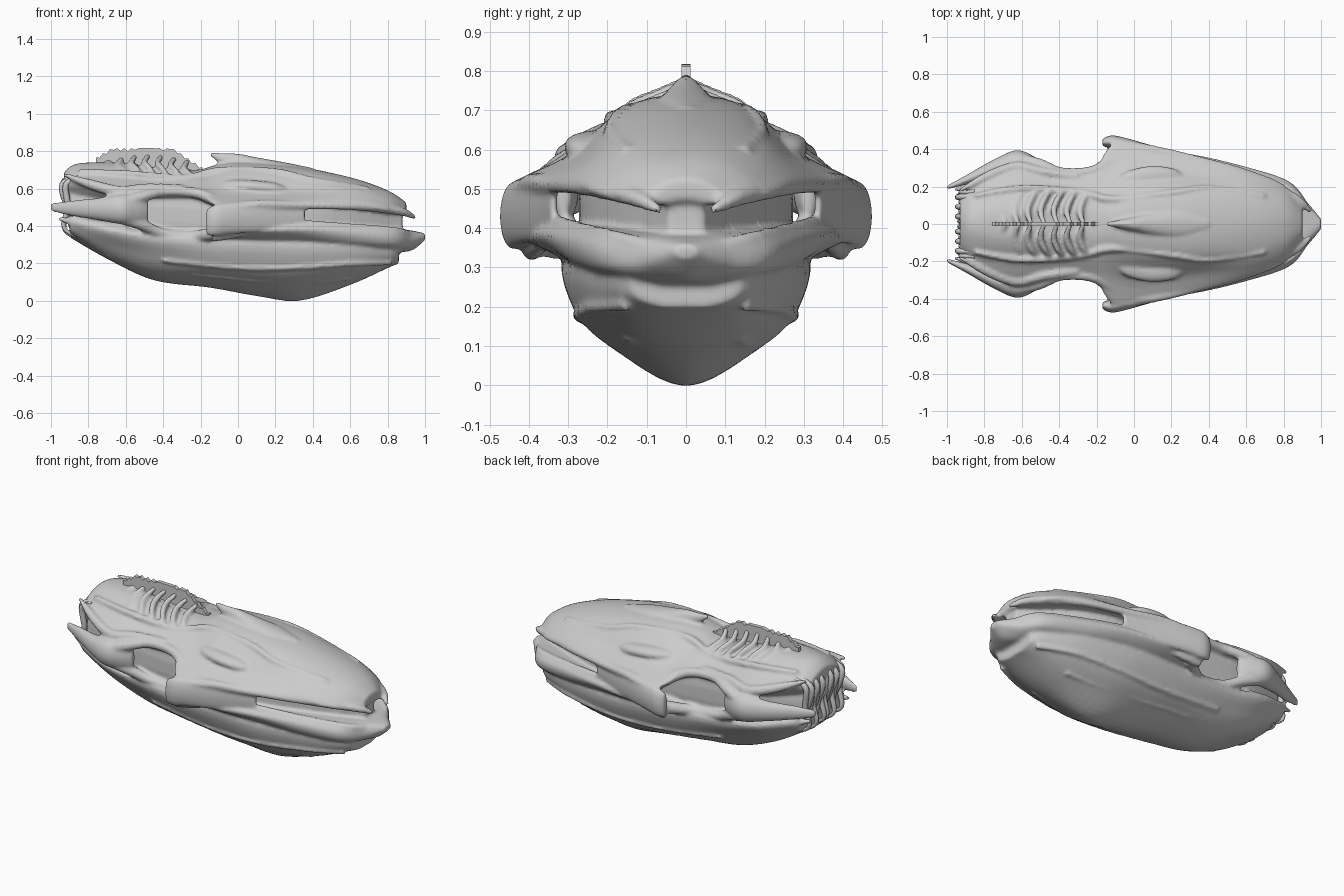
import bpy, bmesh, math, random
from mathutils import Vector

random.seed(4)


def finish(ob, mirror=False, angle=40):
    bpy.ops.object.select_all(action='DESELECT')
    bpy.context.view_layer.objects.active = ob
    ob.select_set(True)
    if mirror:
        m = ob.modifiers.new("mirror", 'MIRROR')
        m.use_axis = (False, True, False)
        m.use_mirror_merge = False
    bpy.ops.object.convert(target='MESH')
    ob = bpy.context.object
    bpy.ops.object.shade_smooth_by_angle(angle=math.radians(angle))
    return ob


def mesh_object(name, bm, mirror=False, angle=40):
    bmesh.ops.recalc_face_normals(bm, faces=bm.faces)
    me = bpy.data.meshes.new(name)
    bm.to_mesh(me)
    bm.free()
    ob = bpy.data.objects.new(name, me)
    bpy.context.collection.objects.link(ob)
    return finish(ob, mirror, angle)


def spline(pts, n, closed=False):
    out, c = [], len(pts)
    for i in range(c if closed else c - 1):
        g = (lambda k: pts[k % c]) if closed else (lambda k: pts[max(0, min(c - 1, k))])
        a, b, d, e = g(i - 1), g(i), g(i + 1), g(i + 2)
        for j in range(n):
            t = j / n
            out.append(0.5 * (2 * b + (d - a) * t + (2 * a - 5 * b + 4 * d - e) * t * t
                              + (3 * b - a - 3 * d + e) * t ** 3))
    if not closed:
        out.append(pts[-1])
    return out


def loft(name, rings, n=6, m=5, mirror=False):
    # smooth skin through rings of control points
    rings = [spline(r, m, True) for r in rings]
    cols = [spline(list(c), n) for c in zip(*rings)]
    bm = bmesh.new()
    k = len(cols)
    grid = [[bm.verts.new(c[i]) for c in cols] for i in range(len(cols[0]))]
    for a, b in zip(grid, grid[1:]):
        for j in range(k):
            bm.faces.new((a[j], a[(j + 1) % k], b[(j + 1) % k], b[j]))
    bm.faces.new(grid[0])
    bm.faces.new(grid[-1])
    return mesh_object(name, bm, mirror)


def hull(name, stations):
    # station: x, bottom z, (y, z) side points..., top z
    rings = []
    for x, zb, *side, zt in stations:
        right = [Vector((x, y, z)) for y, z in side]
        left = [Vector((x, -y, z)) for y, z in reversed(side)]
        rings.append([Vector((x, 0, zb))] + right + [Vector((x, 0, zt))] + left)
    return loft(name, rings)


def pod(name, stations, mirror=True):
    # station: x, y, z, half width, half height
    rings = [[Vector((x, y + ry * math.cos(a), z + rz * math.sin(a)))
              for a in [i * math.pi / 4 for i in range(8)]] for x, y, z, ry, rz in stations]
    return loft(name, rings, m=3, mirror=mirror)


def tube(name, pts, mirror=True):
    # point: x, y, z, radius
    cu = bpy.data.curves.new(name, 'CURVE')
    cu.dimensions = '3D'
    cu.bevel_depth, cu.bevel_resolution, cu.use_fill_caps = 1, 2, True
    path = spline([Vector(p) for p in pts], 5)
    s = cu.splines.new('POLY')
    s.points.add(len(path) - 1)
    for p, v in zip(s.points, path):
        p.co, p.radius = (v[0], v[1], v[2], 1), max(v[3], 0.002)
    ob = bpy.data.objects.new(name, cu)
    bpy.context.collection.objects.link(ob)
    return finish(ob, mirror, 60)


# Keeled lower hull
body = [hull("body_shell", [
    (0.86, .2, (.06, .2), (.13, .23), (.13, .3), .34),
    (0.8, .175, (.12, .19), (.185, .24), (.17, .32), .36),
    (0.6, .085, (.15, .125), (.25, .22), (.24, .34), .37),
    (0.33, .0, (.17, .085), (.28, .19), (.285, .34), .38),
    (0.1, .025, (.18, .1), (.285, .2), (.295, .35), .38),
    (-.15, .07, (.17, .125), (.27, .21), (.285, .35), .38),
    (-.45, .11, (.15, .15), (.24, .24), (.28, .36), .42),
    (-.7, .225, (.14, .235), (.23, .3), (.28, .40), .45),
    (-.9, .34, (.11, .35), (.2, .38), (.2, .46), .5)])]

# Overhanging jaw band running from the nose tip to the cheeks
body += [hull("jaw_band", [
    (1.0, .325, (.015, .325), (.03, .34), (.02, .355), .36),
    (0.93, .27, (.05, .28), (.11, .31), (.09, .365), .375),
    (0.83, .26, (.1, .26), (.215, .3), (.2, .38), .385),
    (0.6, .26, (.14, .25), (.285, .315), (.275, .4), .39),
    (0.33, .26, (.16, .26), (.335, .34), (.34, .405), .39),
    (0.1, .28, (.17, .28), (.37, .35), (.36, .39), .38),
    (-.05, .3, (.16, .3), (.35, .345), (.34, .375), .38),
    (-.2, .32, (.14, .32), (.27, .33), (.27, .36), .37)])]

# Upper shell with rounded nose dome, hollow below for the side ducts
body += [hull("upper_shell", [
    (0.9, .47, (.07, .455), (.1, .475), (.05, .515), .525),
    (0.8, .47, (.2, .475), (.18, .525), (.1, .575), .59),
    (0.6, .5, (.28, .5), (.235, .575), (.14, .635), .66),
    (0.3, .52, (.36, .51), (.27, .585), (.16, .69), .72),
    (0.02, .53, (.43, .5), (.3, .585), (.15, .71), .74),
    (-.12, .53, (.42, .51), (.28, .595), (.12, .70), .725),
    (-.22, .52, (.29, .555), (.22, .635), (.1, .69), .70),
    (-.42, .5, (.28, .56), (.2, .645), (.1, .70), .71),
    (-.63, .46, (.3, .57), (.21, .66), (.1, .725), .735),
    (-.85, .46, (.21, .61), (.17, .67), (.08, .72), .735),
    (-.93, .52, (.15, .6), (.12, .65), (.06, .68), .69)])]

# Recessed core behind the slots and openings
body += [hull("inner_core", [
    (0.88, .35, (.04, .35), (.04, .5), .5),
    (0.6, .35, (.17, .35), (.17, .55), .55),
    (0.3, .34, (.24, .34), (.24, .56), .56),
    (-.2, .3, (.23, .3), (.23, .6), .6),
    (-.6, .3, (.22, .33), (.22, .62), .62),
    (-.9, .4, (.14, .4), (.14, .6), .62)])]

# Thin flared cheeks and rear pods
body += [pod("cheek", [(.36, .335, .46, .01, .05), (.24, .36, .455, .018, .075), (.1, .395, .45, .024, .085),
                       (-.04, .425, .44, .034, .085), (-.12, .44, .43, .034, .085), (-.17, .435, .42, .02, .07)])]
body += [pod("cheek_fin", [(.04, .37, .365, .01, .02), (-.06, .385, .365, .03, .04), (-.14, .395, .355, .025, .04)])]
body += [pod("rear_pod", [(-.48, .31, .48, .015, .05), (-.54, .32, .485, .045, .075), (-.63, .335, .49, .06, .08),
                          (-.75, .3, .49, .045, .06), (-.9, .235, .495, .025, .04), (-1, .195, .5, .01, .022)])]

# Bars framing the side openings, and tail prongs
bars = [
    [(-.06, .40, .49, .035), (-.2, .29, .57, .03), (-.38, .275, .585, .028), (-.5, .32, .56, .03), (-.63, .35, .52, .035)],
    [(-.1, .36, .365, .04), (-.24, .265, .345, .03), (-.4, .27, .36, .028), (-.52, .31, .41, .033), (-.63, .34, .45, .04)],
    [(-.3, .25, .605, .02), (-.5, .28, .6, .028), (-.63, .305, .585, .03), (-.78, .255, .62, .028), (-.93, .18, .675, .01)],
    [(-.6, .25, .38, .03), (-.78, .23, .4, .035), (-.96, .18, .44, .01)]]
body += [tube("side_bar", b) for b in bars]

# Slot lips, nose prongs and flowing ridges
ridges = [
    [(.945, .065, .445, .012), (.86, .14, .48, .024), (.62, .265, .505, .022), (.35, .34, .51, .022),
     (.1, .395, .515, .025), (-.1, .41, .5, .02)],
    [(.93, .06, .35, .016), (.84, .18, .375, .02), (.6, .265, .395, .02), (.33, .33, .41, .022), (.1, .36, .39, .025)],
    [(.82, .15, .205, .016), (.6, .235, .2, .018), (.3, .27, .18, .018), (0, .26, .18, .018), (-.4, .23, .22, .018)],
    [(.6, .14, .12, .012), (.33, .17, .1, .014), (0, .18, .12, .014), (-.4, .16, .17, .016), (-.7, .15, .25, .016)],
    [(.7, .15, .6, .012), (.4, .19, .645, .018), (.2, .165, .69, .02), (-.1, .13, .695, .022),
     (-.3, .17, .655, .02), (-.6, .19, .68, .02), (-.85, .15, .69, .015)]]
body += [tube("hull_ridge", r) for r in ridges]
body += [pod("shoulder_bump", [(.27, .25, .59, .01, .01), (.2, .25, .6, .05, .03), (.08, .25, .61, .06, .035),
                               (-.04, .23, .615, .05, .03), (-.1, .22, .615, .01, .01)])]

# Dorsal crest ending in a rear-facing spike
body += [pod("dorsal_crest", [(.4, 0, .70, .02, .01), (.25, 0, .71, .07, .03), (.1, 0, .725, .06, .042),
                              (0, 0, .735, .04, .052), (-.08, 0, .755, .022, .034), (-.15, 0, .785, .01, .01)],
             mirror=False)]

# Curved ribs beside the spine
for i in range(7):
    x = -.27 - i * .07
    h = .715 + .03 * math.sin(math.pi * i / 6)
    body += [tube("spine_rib", [(x, 0, h + .03, .014), (x - .02, .07, h - .005, .018),
                                (x + .005, .14, h - .035, .017), (x + .04, .18, h - .08, .01)])]

# Fuse the parts into one sculpted skin
bpy.ops.object.select_all(action='DESELECT')
for ob in body:
    ob.select_set(True)
skin = body[0]
bpy.context.view_layer.objects.active = skin
bpy.ops.object.join()
re = skin.modifiers.new("fuse", 'REMESH')
re.mode, re.voxel_size = 'VOXEL', 0.0095
sm = skin.modifiers.new("soften", 'SMOOTH')
sm.factor, sm.iterations = 0.5, 5
finish(skin, angle=60)

# Jagged spine fin
bm = bmesh.new()
top = []
for i in range(31):
    x = -.76 + i * .019
    z = .81 if x < -.35 else .81 - (x + .35) * .65
    z = min(z, .76 + (x + .76) * .6) + (random.uniform(-.012, .01) if i % 2 else .006)
    top.append((x, z))
outline = [(-.76, .70)] + top + [(-.19, .66)]
bm.faces.new([bm.verts.new((x, -.012, z)) for x, z in outline])
r = bmesh.ops.extrude_face_region(bm, geom=bm.faces[:])
bmesh.ops.translate(bm, vec=(0, .024, 0), verts=[v for v in r["geom"] if isinstance(v, bmesh.types.BMVert)])
mesh_object("spine_fin", bm, angle=20)

# Ragged slats across the tail
for i in range(7):
    y = .015 + i * .026
    tube("tail_slat", [(-.85, y, .71 - y * .3, .014), (-.92 - .02 * (i % 2), y, .62, .016),
                       (-.91, y * .95, .5, .016), (-.93 + .04 * (i % 3), y * .9, .39, .012),
                       (-.84 - .03 * (i % 2), y * .9, .33, .006)])
